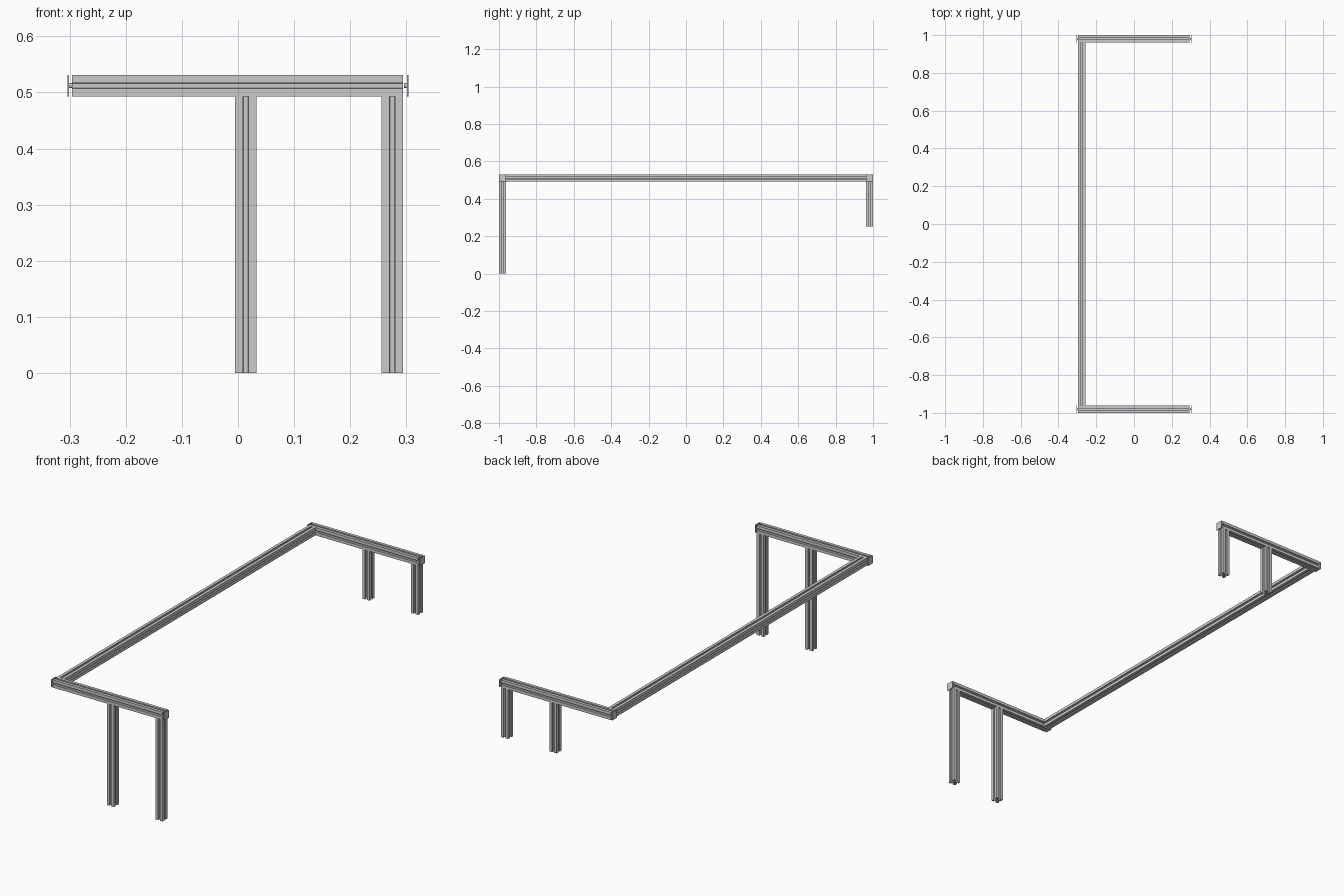
import bpy, bmesh, math
from mathutils import Matrix, Vector

if "Cube" in bpy.data.objects:
    bpy.data.objects.remove(bpy.data.objects["Cube"])

W = 0.038          # extrusion width
H = W / 2
TOP = 0.512        # rail centre height


def slot_outline():
    # one side of the T-slot section, repeated four times (unit half-width)
    side = [(1, -1), (1, -.25), (.78, -.25), (.78, -.51), (.68, -.51), (.39, -.22),
            (.39, .22), (.68, .51), (.78, .51), (.78, .25), (1, .25)]
    pts = []
    for k in range(4):
        c, s = round(math.cos(k * math.pi / 2)), round(math.sin(k * math.pi / 2))
        pts += [(H * (c * x - s * y), H * (s * x + c * y)) for x, y in side]
    return pts


def extrusion(name, start, end):
    # slotted bar with a central bore running from start to end
    start, end = Vector(start), Vector(end)
    cu = bpy.data.curves.new(name + "_section", 'CURVE')
    cu.dimensions = '2D'
    cu.fill_mode = 'BOTH'
    bore = [(.17 * H * math.cos(a * math.pi / 8), .17 * H * math.sin(a * math.pi / 8))
            for a in range(16)]
    for loop in (slot_outline(), bore):
        sp = cu.splines.new('POLY')
        sp.points.add(len(loop) - 1)
        for p, (x, y) in zip(sp.points, loop):
            p.co = (x, y, 0, 1)
        sp.use_cyclic_u = True
    cu.extrude = (end - start).length / 2
    tmp = bpy.data.objects.new(name + "_tmp", cu)
    bpy.context.collection.objects.link(tmp)
    bpy.context.view_layer.update()
    me = bpy.data.meshes.new_from_object(tmp.evaluated_get(bpy.context.evaluated_depsgraph_get()))
    bpy.data.objects.remove(tmp)
    bm = bmesh.new()
    bm.from_mesh(me)
    bmesh.ops.remove_doubles(bm, verts=bm.verts, dist=1e-6)
    bmesh.ops.recalc_face_normals(bm, faces=bm.faces)
    bm.to_mesh(me)
    bm.free()
    for p in me.polygons:
        p.use_smooth = False
    ob = bpy.data.objects.new(name, me)
    bpy.context.collection.objects.link(ob)
    ob.location = (start + end) / 2
    d = end - start
    if abs(d.x) > 0:
        ob.rotation_euler = (0, math.pi / 2, 0)
    elif abs(d.y) > 0:
        ob.rotation_euler = (math.pi / 2, 0, 0)


def end_cap(name, sign, y):
    # thin square plate standing off the rail end on a short plug
    bm = bmesh.new()
    bmesh.ops.create_cube(bm, size=1, matrix=Matrix.Diagonal((.003, W, W, 1)))
    edges = [e for e in bm.edges if abs(e.verts[0].co.x - e.verts[1].co.x) > .001]
    bmesh.ops.bevel(bm, geom=edges, offset=.002, segments=3, profile=.5, affect='EDGES')
    bmesh.ops.create_cone(bm, cap_ends=True, segments=16, radius1=.0045, radius2=.0045,
                          depth=.006, matrix=Matrix.Translation((-sign * .0035, 0, 0))
                          @ Matrix.Rotation(math.pi / 2, 4, 'Y'))
    me = bpy.data.meshes.new(name)
    bm.to_mesh(me)
    bm.free()
    ob = bpy.data.objects.new(name, me)
    bpy.context.collection.objects.link(ob)
    ob.location = (sign * .3025, y, TOP)


# long side rail
extrusion("long_rail", (-.277, -1 + W, TOP), (-.277, 1 - W, TOP))

# short end rails with legs and caps; the back legs are shorter
for label, y, foot in (("front", -1 + H, 0), ("back", 1 - H, .253)):
    extrusion(label + "_rail", (-.296, y, TOP), (.294, y, TOP))
    for pos, x in (("inner", .014), ("outer", .275)):
        extrusion(f"{label}_{pos}_leg", (x, y, foot), (x, y, TOP - H))
    end_cap(label + "_left_cap", -1, y)
    end_cap(label + "_right_cap", 1, y)
